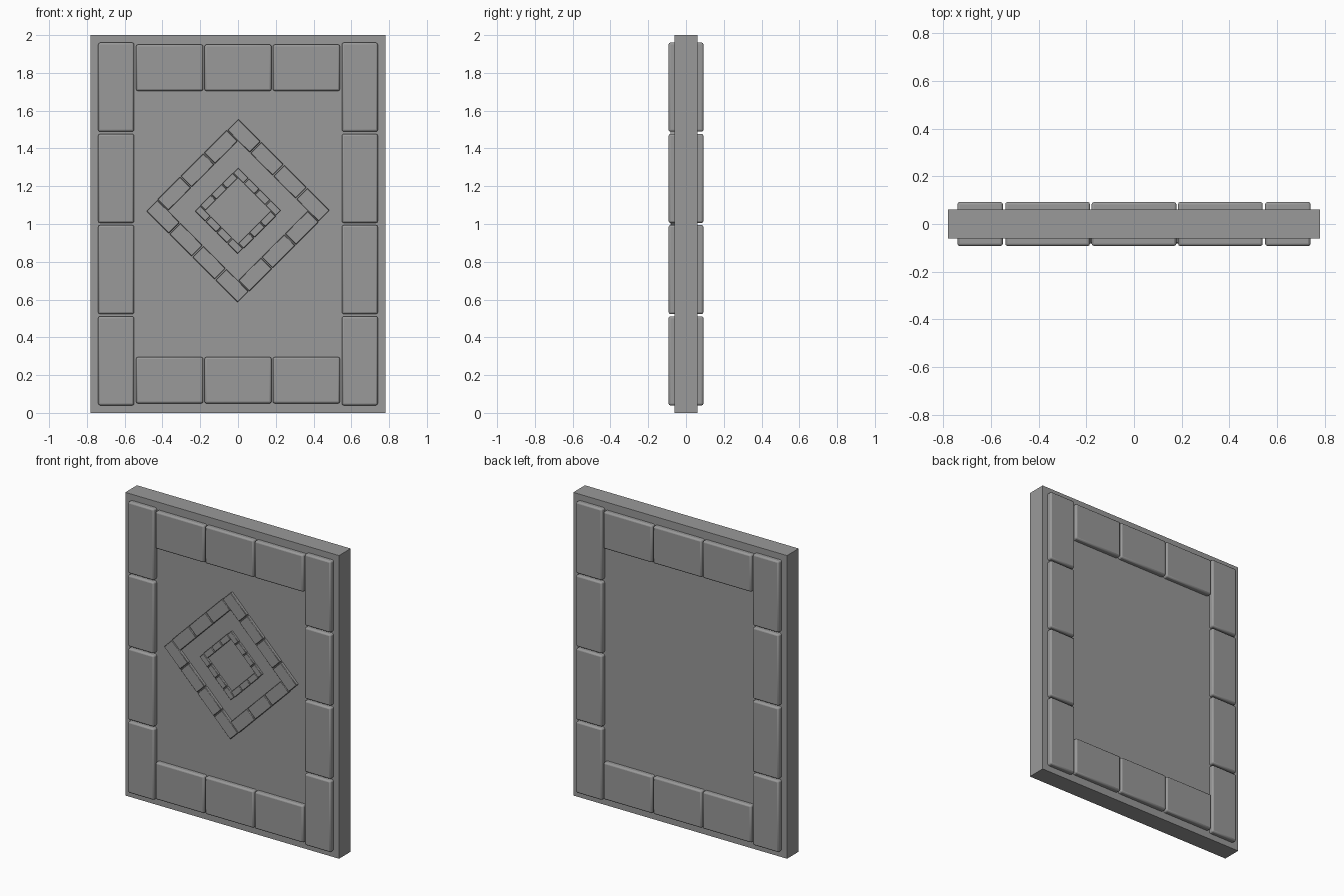
import bpy
import math
from mathutils import Matrix, Vector

cube = bpy.data.objects.get("Cube")
if cube:
    bpy.data.objects.remove(cube, do_unlink=True)

# One flat stone colour
stone = bpy.data.materials.new("grey stone")
stone.use_nodes = True
GREY = (0.32, 0.32, 0.32, 1)
stone.diffuse_color = GREY
stone.node_tree.nodes["Principled BSDF"].inputs["Base Color"].default_value = GREY


def block(name, size, place, bevel=0.0, segments=2):
    """Box of the given size, moved by a matrix, with optional rounded edges."""
    bpy.ops.mesh.primitive_cube_add(size=1)
    ob = bpy.context.object
    ob.name = name
    ob.data.transform(Matrix.Diagonal((*size, 1)))
    ob.data.materials.append(stone)
    ob.matrix_world = place
    if bevel:
        mod = ob.modifiers.new("rounded edges", 'BEVEL')
        mod.width = bevel
        mod.segments = segments
        bpy.ops.object.shade_smooth_by_angle(angle=math.radians(30))
    return ob


# Slab
THICK = 0.122
block("slab", (1.56, THICK, 2), Matrix.Translation((0, 0, 1)))

# Border bricks, standing proud of both faces
DEPTH = 0.185
for side, x in (("right", -0.645), ("left", 0.645)):
    for i in range(4):
        z = 1 + (i - 1.5) * 0.483
        block(f"{side}_border_brick_{i + 1}", (0.19, DEPTH, 0.471),
              Matrix.Translation((x, 0, z)), 0.01)
for side, z in (("bottom", 0.173), ("top", 1.827)):
    for i in range(3):
        block(f"{side}_border_brick_{i + 1}", (0.355, DEPTH, 0.245),
              Matrix.Translation(((i - 1) * 0.362, 0, z)), 0.01)


def diamond_ring(name, half, width, proud, gap):
    """Square ring of bricks turned on its corner: two full and two short arms."""
    turn = Matrix.Translation((0, -THICK / 2, 1.07)) @ Matrix.Rotation(math.radians(45), 4, 'Y')
    mid = half - width / 2
    for sign, (long_arm, short_arm) in ((1, ("upper_left_side", "upper_right_side")),
                                        (-1, ("lower_right_side", "lower_left_side"))):
        step = 2 * half / 4
        for i in range(4):
            spot = Vector(((i - 1.5) * step, 0, sign * mid))
            block(f"{name}_{long_arm}_brick_{i + 1}", (step - gap, 2 * proud, width),
                  turn @ Matrix.Translation(spot), gap / 2, 1)
        step = 2 * (half - width) / 3
        for i in range(3):
            spot = Vector((-sign * mid, 0, (i - 1) * step))
            block(f"{name}_{short_arm}_brick_{i + 1}", (width, 2 * proud, step - gap),
                  turn @ Matrix.Translation(spot), gap / 2, 1)


# Diamond ornament on the front
diamond_ring("outer_diamond", 0.344, 0.082, 0.02, 0.006)
diamond_ring("inner_diamond", 0.162, 0.039, 0.015, 0.005)
